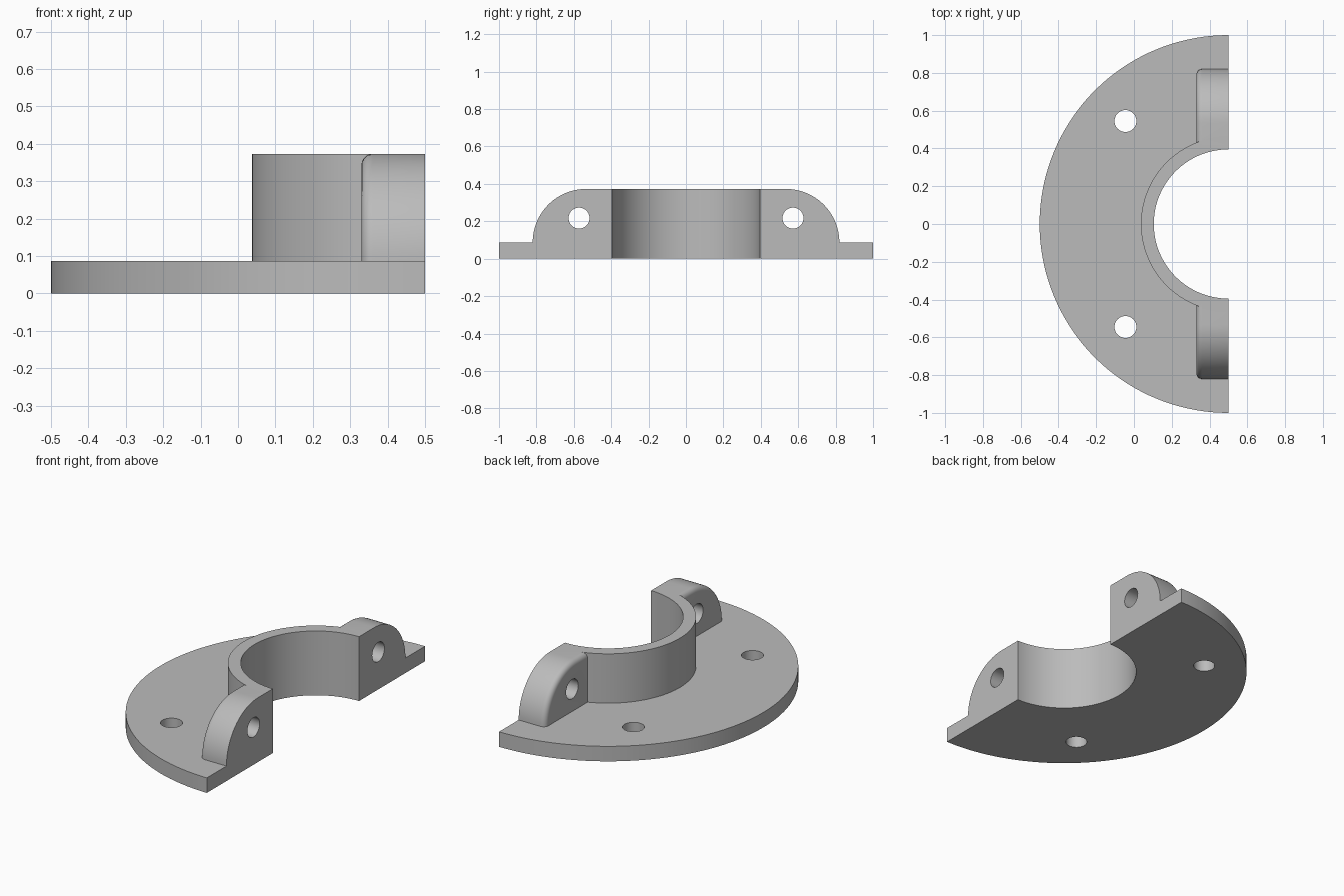
import bpy, bmesh
from math import cos, sin, pi, radians
from mathutils import Matrix, Vector

if "Cube" in bpy.data.objects:
    bpy.data.objects.remove(bpy.data.objects["Cube"])

AXIS_X = 0.5          # the split face, where the bore axis lies
PLATE_H, TOP = 0.087, 0.373
BORE_R, COLLAR_R, PLATE_R = 0.395, 0.463, 1.0
LUG_BACK, LUG_R, LUG_Y = 0.33, 0.286, 0.534
FILLET = 0.03

grey = bpy.data.materials.new("plain_grey")
grey.use_nodes = True
colour = (0.5, 0.5, 0.5, 1)
grey.diffuse_color = colour
grey.node_tree.nodes["Principled BSDF"].inputs["Base Color"].default_value = colour


def finish(name, bm):
    bmesh.ops.recalc_face_normals(bm, faces=bm.faces)
    mesh = bpy.data.meshes.new(name)
    bm.to_mesh(mesh)
    bm.free()
    mesh.materials.append(grey)
    obj = bpy.data.objects.new(name, mesh)
    bpy.context.collection.objects.link(obj)
    return obj


def extrude(points, offset):
    bm = bmesh.new()
    face = bm.faces.new([bm.verts.new(p) for p in points])
    new = bmesh.ops.extrude_face_region(bm, geom=[face])["geom"]
    verts = [v for v in new if isinstance(v, bmesh.types.BMVert)]
    bmesh.ops.translate(bm, verts=verts, vec=Vector(offset))
    return bm


def half_ring(name, inner, outer, height, steps=72):
    def arc(r):
        angles = [pi / 2 + pi * i / steps for i in range(steps + 1)]
        return [(AXIS_X + r * cos(a), r * sin(a), 0) for a in angles]
    points = arc(outer) + arc(inner)[::-1]
    # snap the arc ends exactly onto the split face
    points = [(min(x, AXIS_X), y, z) for x, y, z in points]
    return finish(name, extrude(points, (0, 0, height)))


def lug(name, side, steps=24):
    y_in, z_low = 0.42, 0.03
    arc = [(LUG_Y + LUG_R * cos(a), PLATE_H + LUG_R * sin(a))
           for a in (pi / 2 * i / steps for i in range(steps + 1))]
    outline = [(y_in, z_low), (LUG_Y + LUG_R, z_low)] + arc + [(y_in, TOP)]
    bm = extrude([(LUG_BACK, side * y, z) for y, z in outline],
                 (AXIS_X - LUG_BACK, 0, 0))
    # round the back edge along the outer profile

    def on_rim(v):
        return v.co.x < LUG_BACK + 0.001
    rim = [e for e in bm.edges if all(on_rim(v) for v in e.verts)
           and not all(v.co.z < z_low + 0.001 for v in e.verts)
           and not all(abs(v.co.y) < y_in + 0.001 for v in e.verts)]
    bmesh.ops.bevel(bm, geom=rim, offset=FILLET, segments=5, profile=0.5,
                    affect="EDGES", clamp_overlap=False)
    return finish(name, bm)


def drill(name, location, radius, along_x=False):
    bm = bmesh.new()
    turn = Matrix.Rotation(pi / 2, 4, "Y") if along_x else Matrix.Identity(4)
    bmesh.ops.create_cone(bm, cap_ends=True, segments=40, radius1=radius,
                          radius2=radius, depth=0.5,
                          matrix=Matrix.Translation(location) @ turn)
    return finish(name, bm)


def combine(body, tool, operation):
    mod = body.modifiers.new(tool.name, "BOOLEAN")
    mod.operation, mod.solver, mod.object = operation, "EXACT", tool
    bpy.context.view_layer.objects.active = body
    bpy.ops.object.modifier_apply(modifier=mod.name)
    bpy.data.objects.remove(tool)


# Half flange plate with its raised collar
flange = half_ring("split_flange", BORE_R, PLATE_R, PLATE_H)
combine(flange, half_ring("collar", BORE_R, COLLAR_R, TOP), "UNION")

# Clamping lugs, then bolt holes through lugs and plate
for side, word in ((1, "back"), (-1, "front")):
    combine(flange, lug(word + "_lug", side), "UNION")
    combine(flange, drill(word + "_lug_hole", (0.45, side * 0.572, 0.217),
                          0.056, along_x=True), "DIFFERENCE")
    combine(flange, drill(word + "_plate_hole", (-0.045, side * 0.545, 0),
                          0.058), "DIFFERENCE")

bpy.ops.object.select_all(action="DESELECT")
flange.select_set(True)
bpy.context.view_layer.objects.active = flange
bpy.ops.object.shade_smooth_by_angle(angle=radians(30))
